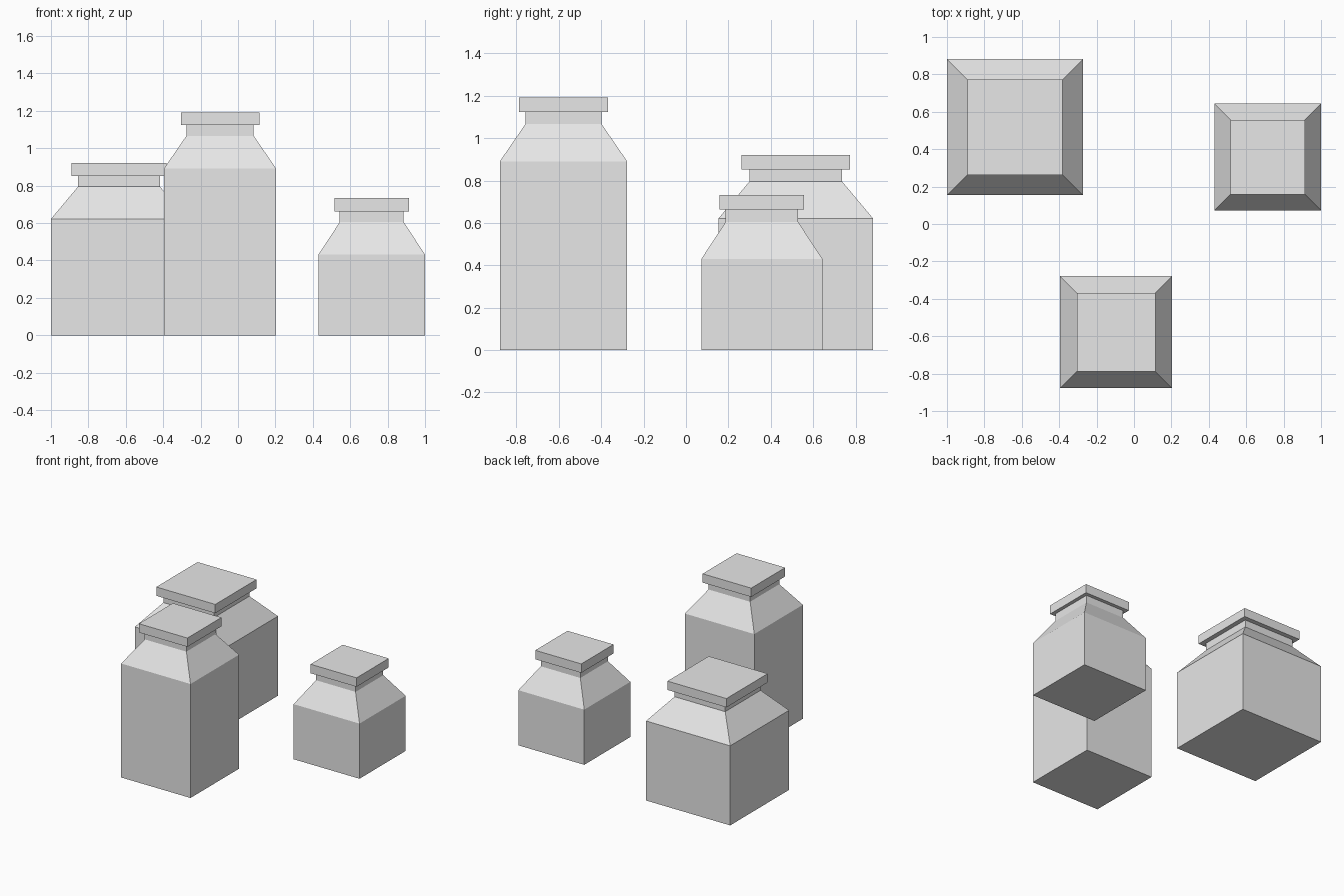
import bpy
import bmesh

if "Cube" in bpy.data.objects:
    bpy.data.objects.remove(bpy.data.objects["Cube"])

grey = bpy.data.materials.new("plain_grey")
grey.diffuse_color = (0.8, 0.8, 0.8, 1.0)
grey.use_nodes = True
grey.node_tree.nodes["Principled BSDF"].inputs["Base Color"].default_value = grey.diffuse_color


def square_jar(name, centre, profile):
    """Closed square vessel from stacked (half width, height) sections."""
    bm = bmesh.new()
    rings = []
    for h, z in profile:
        rings.append([bm.verts.new((sx * h, sy * h, z))
                      for sx, sy in ((-1, -1), (1, -1), (1, 1), (-1, 1))])
    for low, high in zip(rings, rings[1:]):
        for i in range(4):
            j = (i + 1) % 4
            bm.faces.new((low[i], low[j], high[j], high[i]))
    bm.faces.new(rings[0][::-1])
    bm.faces.new(rings[-1])
    bmesh.ops.recalc_face_normals(bm, faces=bm.faces)
    mesh = bpy.data.meshes.new(name)
    bm.to_mesh(mesh)
    bm.free()
    mesh.materials.append(grey)
    ob = bpy.data.objects.new(name, mesh)
    ob.location = (centre[0], centre[1], 0)
    bpy.context.collection.objects.link(ob)


def jar(name, centre, body, neck, lid, shoulder_z, neck_z, lid_z, top_z):
    # body, sloped shoulder, neck, then overhanging lid
    square_jar(name, centre, [(body, 0), (body, shoulder_z), (neck, neck_z),
                              (neck, lid_z), (lid, lid_z), (lid, top_z)])


jar("wide_jar", (-0.636, 0.518), 0.364, 0.219, 0.255, 0.622, 0.795, 0.852, 0.921)
jar("tall_jar", (-0.096, -0.578), 0.30, 0.18, 0.21, 0.891, 1.066, 1.123, 1.192)
jar("small_jar", (0.715, 0.358), 0.285, 0.171, 0.199, 0.431, 0.605, 0.663, 0.733)
